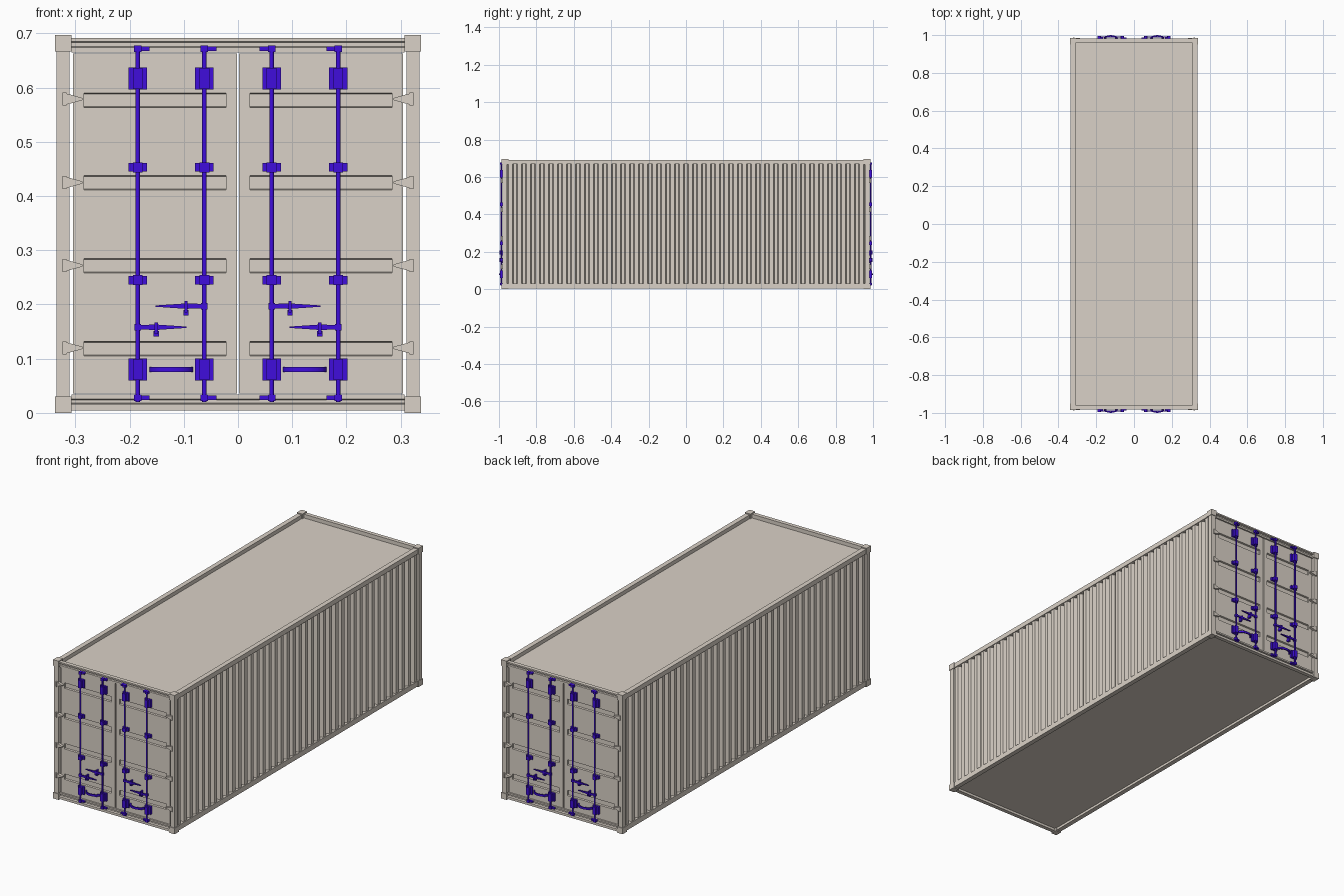
import bpy, bmesh, math
from mathutils import Matrix, Vector

if "Cube" in bpy.data.objects:
    bpy.data.objects.remove(bpy.data.objects["Cube"])


def material(name, rgb):
    m = bpy.data.materials.new(name)
    m.diffuse_color = (*rgb, 1)
    m.use_nodes = True
    m.node_tree.nodes["Principled BSDF"].inputs["Base Color"].default_value = m.diffuse_color
    return m


BEIGE = material("beige_paint", (0.70, 0.64, 0.57))
BLUE = material("blue_steel", (0.05, 0.004, 0.72))


def box(bm, x0, x1, y0, y1, z0, z1):
    size = Matrix.Diagonal((x1 - x0, y1 - y0, z1 - z0, 1))
    mid = Vector(((x0 + x1) / 2, (y0 + y1) / 2, (z0 + z1) / 2))
    bmesh.ops.create_cube(bm, size=1, matrix=Matrix.Translation(mid) @ size)


def prism(bm, pts, offset):
    """Extrude a closed outline of 3D points along an offset."""
    face = bm.faces.new([bm.verts.new(p) for p in pts])
    ext = bmesh.ops.extrude_face_region(bm, geom=[face], use_keep_orig=True)
    verts = [v for v in ext["geom"] if isinstance(v, bmesh.types.BMVert)]
    bmesh.ops.translate(bm, verts=verts, vec=offset)


def finish(name, bm, mat=BEIGE, mirror=(True, True), smooth=False):
    bmesh.ops.recalc_face_normals(bm, faces=bm.faces)
    me = bpy.data.meshes.new(name)
    bm.to_mesh(me)
    bm.free()
    ob = bpy.data.objects.new(name, me)
    bpy.context.collection.objects.link(ob)
    me.materials.append(mat)
    if any(mirror):
        mod = ob.modifiers.new("mirror", 'MIRROR')
        mod.use_axis = (*mirror, False)
        mod.use_mirror_merge = False
    if smooth:
        bpy.context.view_layer.objects.active = ob
        ob.select_set(True)
        bpy.ops.object.shade_smooth_by_angle(angle=math.radians(35))
        ob.select_set(False)
    return ob


# All parts are built on the right / front quarter and mirrored.

# Corner posts with block castings
bm = bmesh.new()
box(bm, 0.311, 0.335, -0.982, -0.957, 0.03, 0.667)
finish("corner_posts", bm)
bm = bmesh.new()
for z0, z1 in ((0, 0.030), (0.667, 0.697)):
    box(bm, 0.307, 0.338, -0.986, -0.950, z0, z1)
finish("corner_castings", bm)

# Long side rails
bm = bmesh.new()
box(bm, 0.311, 0.335, -0.95, 0.95, 0.668, 0.692)
box(bm, 0.311, 0.335, -0.95, 0.95, 0.004, 0.030)
finish("side_rails", bm, mirror=(True, False))

# Stepped header and sill across each end
bm = bmesh.new()
header = [(-0.962, 0.665), (-0.978, 0.665), (-0.978, 0.674), (-0.972, 0.676),
          (-0.972, 0.683), (-0.982, 0.685), (-0.982, 0.692), (-0.962, 0.692)]
sill = [(-0.962, 0.004), (-0.982, 0.004), (-0.982, 0.016), (-0.972, 0.018),
        (-0.972, 0.024), (-0.978, 0.026), (-0.978, 0.034), (-0.962, 0.034)]
for outline in (header, sill):
    prism(bm, [(-0.307, y, z) for y, z in outline], (0.614, 0, 0))
finish("end_header_and_sill", bm, mirror=(False, True))

# Roof and floor panels set below the rim
bm = bmesh.new()
box(bm, -0.312, 0.312, -0.965, 0.965, 0.667, 0.673)
finish("roof_panel", bm, mirror=(False, False))
bm = bmesh.new()
box(bm, -0.312, 0.312, -0.965, 0.965, 0.016, 0.026)
finish("floor_panel", bm, mirror=(False, False))

# Corrugated side wall
bm = bmesh.new()
count, half = 40, 0.962
pitch = 2 * half / count
inner, outer = 0.314, 0.331
line = []
for i in range(count):
    y = -half + i * pitch
    line += [(inner, y), (inner, y + 0.15 * pitch), (outer, y + 0.28 * pitch),
             (outer, y + 0.72 * pitch), (inner, y + 0.85 * pitch)]
line.append((inner, half))
low = [bm.verts.new((x, y, 0.028)) for x, y in line]
top = [bm.verts.new((x, y, 0.670)) for x, y in line]
for i in range(len(line) - 1):
    bm.faces.new((low[i], low[i + 1], top[i + 1], top[i]))
finish("corrugated_side_walls", bm, mirror=(True, False))

# Doors: grid panel with four horizontal recessed bands
bands = (0.1185, 0.2715, 0.4245, 0.5765)
xs = [0.002, 0.022, 0.284, 0.304]
zs = [0.036] + [z + s for z in bands for s in (-0.0135, 0.0135)] + [0.663]
bm = bmesh.new()
grid = [[bm.verts.new((x, -0.973, z)) for z in zs] for x in xs]
grooves = []
for i in range(len(xs) - 1):
    for j in range(len(zs) - 1):
        f = bm.faces.new((grid[i][j], grid[i + 1][j], grid[i + 1][j + 1], grid[i][j + 1]))
        if i == 1 and j % 2 == 1:
            grooves.append(f)
ext = bmesh.ops.extrude_face_region(bm, geom=grooves)
verts = [v for v in ext["geom"] if isinstance(v, bmesh.types.BMVert)]
for v in verts:
    mid = min(bands, key=lambda b: abs(b - v.co.z))
    v.co.z = mid + (v.co.z - mid) * 0.85
    v.co.y += 0.008
bmesh.ops.delete(bm, geom=[f for f in grooves if f.is_valid], context='FACES_ONLY')
# door edge returns
rim = [e for e in bm.edges if e.is_boundary]
ext = bmesh.ops.extrude_edge_only(bm, edges=rim)
for v in ext["geom"]:
    if isinstance(v, bmesh.types.BMVert):
        v.co.y += 0.013
finish("doors", bm)

# Tapered hinges on the post side of each door
bm = bmesh.new()
for z in (0.120, 0.272, 0.425, 0.579):
    box(bm, 0.316, 0.324, -0.988, -0.970, z - 0.012, z + 0.012)
    prism(bm, [(0.316, -0.986, z - 0.010), (0.316, -0.986, z + 0.010),
               (0.294, -0.986, z + 0.004), (0.287, -0.986, z + 0.002),
               (0.287, -0.986, z - 0.002), (0.294, -0.986, z - 0.004)], (0, 0.015, 0))
finish("door_hinges", bm)

# Vertical lock rods
RODS = (0.062, 0.185)
ROD_Y = -0.988
bm = bmesh.new()
for x in RODS:
    bmesh.ops.create_cone(bm, segments=12, radius1=0.0042, radius2=0.0042, depth=0.656,
                          cap_ends=True, matrix=Matrix.Translation((x, ROD_Y, 0.348)))
finish("lock_rods", bm, BLUE, smooth=True)

# Rod brackets (tall at the ends, short in the middle) and locking cams
bm = bmesh.new()
for x in RODS:
    for z, h in ((0.617, 0.020), (0.453, 0.008), (0.245, 0.008), (0.080, 0.020)):
        box(bm, x - 0.017, x + 0.017, -0.982, -0.971, z - h, z + h)
        box(bm, x - 0.009, x + 0.009, -0.995, -0.980, z - h * 0.8 - 0.003, z + h * 0.8 + 0.003)
finish("rod_brackets", bm, BLUE)
bm = bmesh.new()
for x in RODS:
    for z in (0.028, 0.672):
        box(bm, x - 0.007, x + 0.007, -0.994, -0.978, z - 0.006, z + 0.006)
        box(bm, x - 0.022, x - 0.007, -0.988, -0.972, z - 0.004, z + 0.004)
finish("locking_cams", bm, BLUE)

# Swing handles with their latches
bm = bmesh.new()
for rod, tip, latch, z in ((0.062, 0.152, 0.096, 0.197), (0.185, 0.095, 0.151, 0.158)):
    d = 1 if tip > rod else -1
    prism(bm, [(rod, -0.993, z - 0.004), (latch, -0.993, z - 0.005), (tip, -0.993, z - 0.0012),
               (tip, -0.993, z + 0.0012), (latch, -0.993, z + 0.005), (rod, -0.993, z + 0.004)],
          (0, 0.006, 0))
    box(bm, latch - 0.003, latch + 0.003, -0.996, -0.972, z - 0.012, z + 0.009)
    box(bm, latch - 0.005, latch + 0.005, -0.990, -0.972, z - 0.017, z - 0.007)
    box(bm, rod - 0.006, rod + 0.006, -0.994, -0.982, z - 0.006, z + 0.006)
finish("swing_handles", bm, BLUE)

# Arched grab bars near the door bottoms
bm = bmesh.new()
arc = [(0.123 - 0.040 * math.cos(math.pi * i / 10),
        -0.974 - 0.026 * math.sin(math.pi * i / 10)) for i in range(11)]
arc += [(0.123 + 0.034 * math.cos(math.pi * i / 10),
         -0.974 - 0.020 * math.sin(math.pi * i / 10)) for i in range(11)]
prism(bm, [(x, y, 0.075) for x, y in arc], (0, 0, 0.010))
finish("grab_bars", bm, BLUE, smooth=True)
